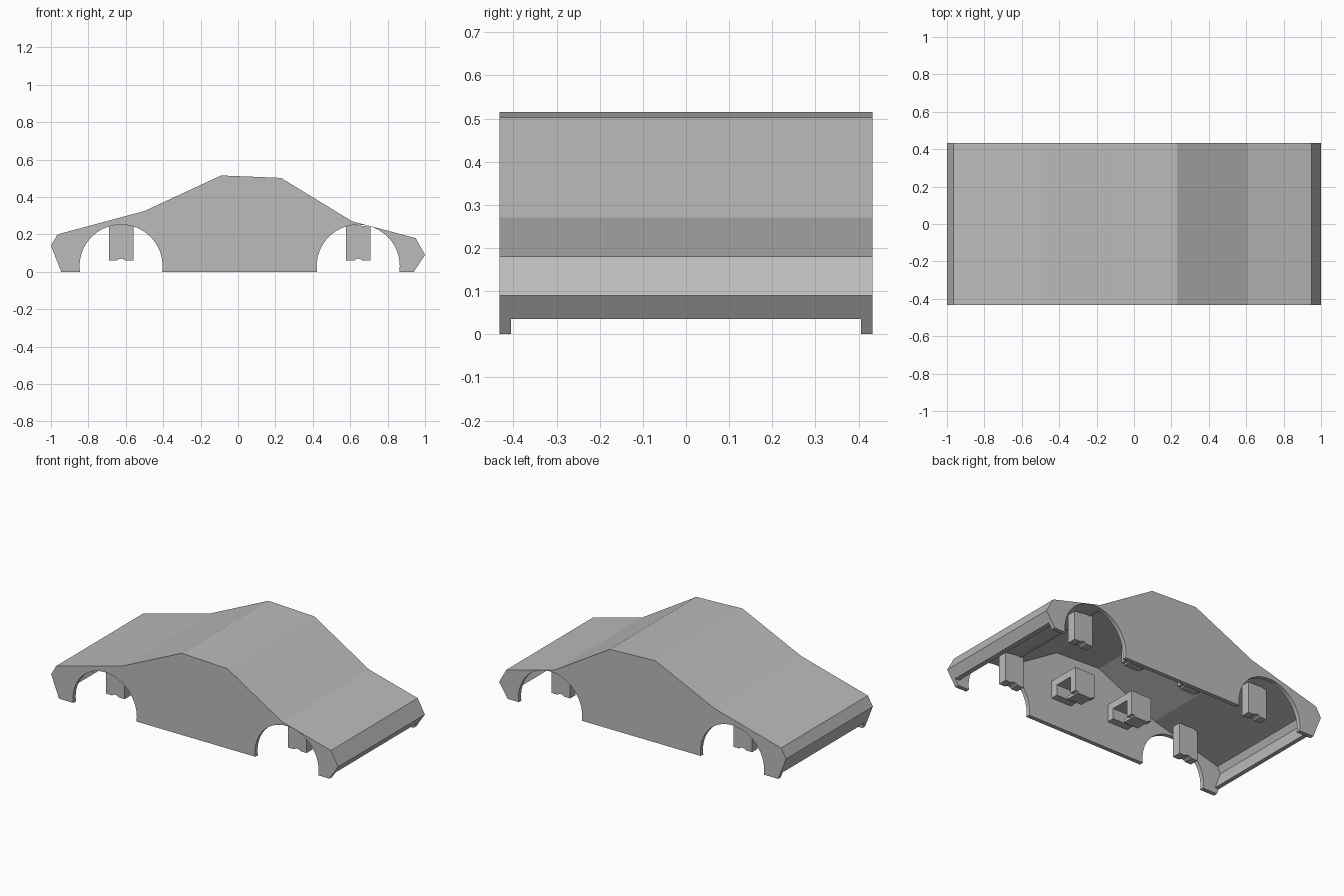
import bpy
import bmesh
from mathutils import Vector

cube = bpy.data.objects.get("Cube")
if cube:
    bpy.data.objects.remove(cube, do_unlink=True)

grey = bpy.data.materials.new("plain grey")
grey.use_nodes = True
COLOUR = (0.5, 0.5, 0.5, 1)
grey.diffuse_color = COLOUR
grey.node_tree.nodes["Principled BSDF"].inputs["Base Color"].default_value = COLOUR


def prism(name, profile, y0, y1):
    """Extrude an x-z outline from y0 to y1."""
    bm = bmesh.new()
    face = bm.faces.new([bm.verts.new((x, y0, z)) for x, z in profile])
    ext = bmesh.ops.extrude_face_region(bm, geom=[face])
    moved = [v for v in ext["geom"] if isinstance(v, bmesh.types.BMVert)]
    bmesh.ops.translate(bm, verts=moved, vec=Vector((0, y1 - y0, 0)))
    bmesh.ops.recalc_face_normals(bm, faces=bm.faces)
    mesh = bpy.data.meshes.new(name)
    bm.to_mesh(mesh)
    bm.free()
    mesh.materials.append(grey)
    obj = bpy.data.objects.new(name, mesh)
    bpy.context.collection.objects.link(obj)
    return obj


def box(name, x0, x1, y0, y1, z0, z1):
    return prism(name, [(x0, z0), (x1, z0), (x1, z1), (x0, z1)], y0, y1)


def cut(target, cutter):
    cutter.hide_render = True
    cutter.hide_set(True)
    mod = target.modifiers.new("cut", "BOOLEAN")
    mod.operation = "DIFFERENCE"
    mod.solver = "EXACT"
    mod.object = cutter


def cylinder(name, x, z, radius):
    bpy.ops.mesh.primitive_cylinder_add(vertices=64, radius=radius, depth=1.2,
                                        location=(x, 0, z), rotation=(1.570796, 0, 0))
    obj = bpy.context.object
    obj.name = name
    obj.data.materials.append(grey)
    return obj


HALF = 0.432
INNER = 0.406
AXLES = {"left": 0.643, "right": -0.625}

# Body shell
outer = [(-0.945, 0), (-1, 0.14), (-0.965, 0.2), (-0.5, 0.325), (-0.09, 0.515),
         (0.23, 0.502), (0.61, 0.27), (0.95, 0.18), (1, 0.09), (0.94, 0)]
body = prism("body_shell", outer, -HALF, HALF)

# Hollow interior, stepping out under both bumpers
inner = [(-1.1, -0.1), (-1.1, 0.035), (-0.932, 0.035), (-0.97, 0.138), (-0.95, 0.178),
         (-0.49, 0.3), (-0.085, 0.489), (0.222, 0.476), (0.6, 0.246), (0.933, 0.158),
         (0.971, 0.092), (0.933, 0.035), (1.1, 0.035), (1.1, -0.1)]
cut(body, prism("interior_cutter", inner, -INNER, INNER))

# Wheel arches
for side, x in AXLES.items():
    cut(body, cylinder("arch_cutter_" + side, x, 0.03, 0.222))

# Axle posts with a rounded notch underneath
for side, x in AXLES.items():
    notch = cylinder("axle_notch_" + side, x, 0.04, 0.03)
    for sign, end in ((-1, "front"), (1, "back")):
        y = sign * 0.3
        post = box("axle_post_%s_%s" % (side, end), x - 0.065, x + 0.065,
                   y - 0.028, y + 0.028, 0.06, 0.256)
        if side == "left":
            # slope the top so it stays under the bonnet
            for v in post.data.vertices:
                if v.co.z > 0.2:
                    v.co.z = 0.257 if v.co.x < x else 0.24
        cut(post, notch)

# Snap brackets on the inside of the side walls
for sign, end in ((-1, "front"), (1, "back")):
    for x, side in ((0.19, "left"), (-0.22, "right")):
        def part(name, hw, ya, yb, z0, z1):
            y0, y1 = sorted((sign * ya, sign * yb))
            box("%s_%s_%s" % (name, side, end), x - hw, x + hw, y0, y1, z0, z1)
        part("bracket_top", 0.07, 0.2, INNER + 0.01, 0.235, 0.28)
        part("bracket_wall_leg", 0.07, 0.36, INNER + 0.01, 0.17, 0.235)
        part("bracket_inner_leg", 0.07, 0.2, 0.24, 0.13, 0.235)
        part("bracket_lip", 0.05, 0.2, 0.29, 0.12, 0.14)
